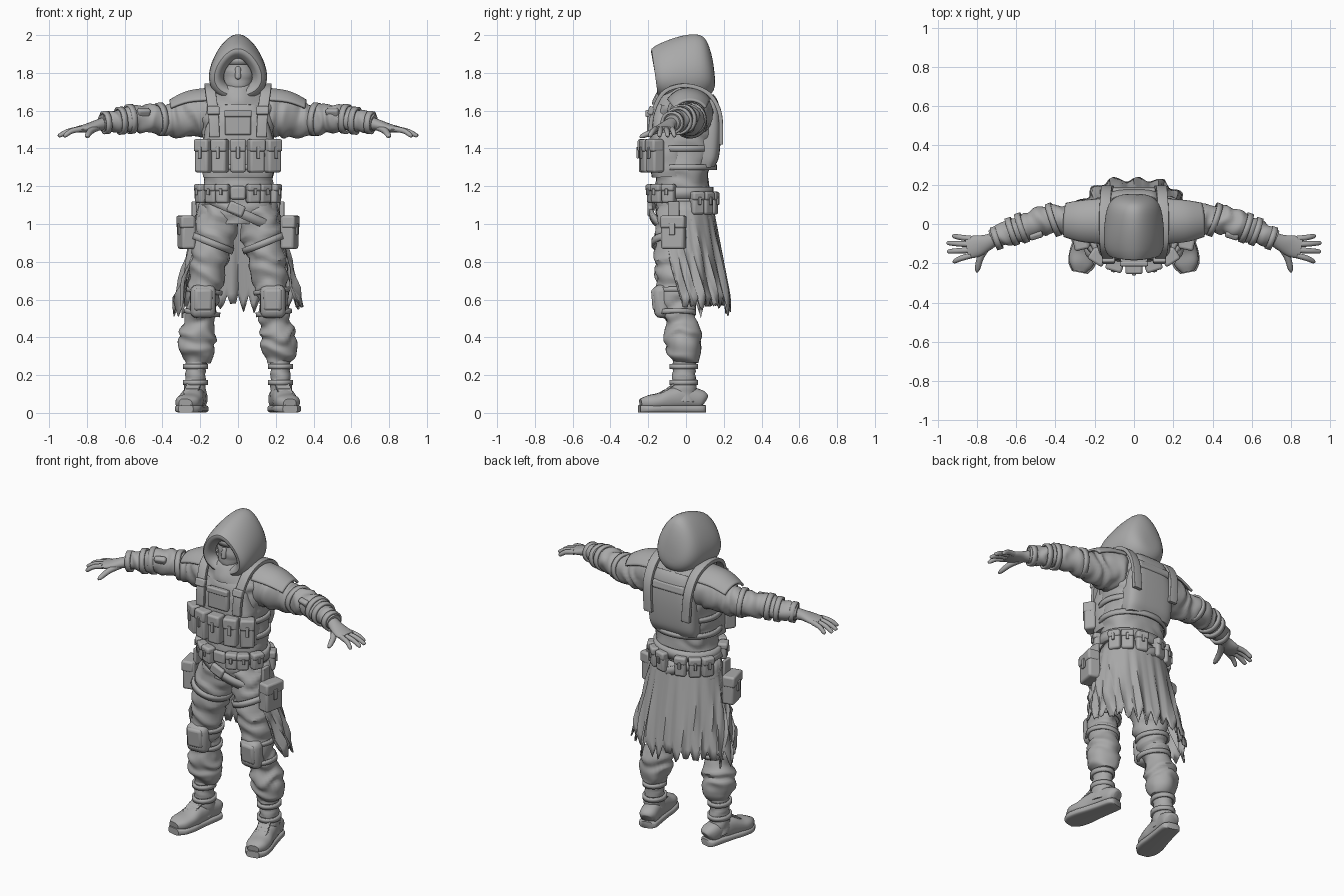
import bpy, bmesh, math, random
from mathutils import Vector, Matrix, noise

random.seed(4)
if "Cube" in bpy.data.objects:
    bpy.data.objects.remove(bpy.data.objects["Cube"], do_unlink=True)

grey = bpy.data.materials.new("cloth grey")
grey.use_nodes = True
grey.diffuse_color = (0.4, 0.4, 0.4, 1)
grey.node_tree.nodes["Principled BSDF"].inputs["Base Color"].default_value = (0.4, 0.4, 0.4, 1)


def finish(bm, name, solid=0, bevel=0, angle=50):
    bmesh.ops.recalc_face_normals(bm, faces=bm.faces)
    mesh = bpy.data.meshes.new(name)
    bm.to_mesh(mesh)
    bm.free()
    mesh.materials.append(grey)
    ob = bpy.data.objects.new(name, mesh)
    bpy.context.collection.objects.link(ob)
    if solid:
        m = ob.modifiers.new("thickness", 'SOLIDIFY')
        m.thickness, m.offset = solid, 0
    if bevel:
        m = ob.modifiers.new("soft edges", 'BEVEL')
        m.width, m.segments = bevel, 3
    bpy.ops.object.select_all(action='DESELECT')
    ob.select_set(True)
    bpy.context.view_layer.objects.active = ob
    bpy.ops.object.shade_smooth_by_angle(angle=math.radians(angle))
    return ob


def skin(bm, rings, closed=True, caps=True):
    rows = [[bm.verts.new(p) for p in r] for r in rings]
    n = len(rows[0])
    for a, b in zip(rows, rows[1:]):
        for i in range(n if closed else n - 1):
            j = (i + 1) % n
            bm.faces.new((a[i], a[j], b[j], b[i]))
    if caps:
        bm.faces.new(rows[0])
        bm.faces.new(rows[-1])


def smooth_path(pts, steps):
    """Catmull-Rom interpolation of (x, y, z, half width, half depth) rows."""
    rows = [[Vector(p[:3]), Vector((p[3], p[4], 0))] for p in pts]
    out = []
    for k in range(len(rows) - 1):
        a, b, c, d = (rows[max(0, min(len(rows) - 1, k + o))] for o in (-1, 0, 1, 2))
        for s in range(steps):
            t = s / steps
            out.append([b[i] + t / 2 * (c[i] - a[i]) + t * t / 2 * (2 * a[i] - 5 * b[i] + 4 * c[i] - d[i])
                        + t ** 3 / 2 * (3 * b[i] - a[i] - 3 * c[i] + d[i]) for i in (0, 1)])
    return out + [rows[-1]]


def tube(name, pts, ref=(0, 1, 0), sides=28, steps=6, power=1.0, folds=0, freq=70,
         arc=None, solid=0, caps=True):
    """Sweep a rounded section along a path; arc (degrees) gives an open shell."""
    path = smooth_path(pts, steps)
    rings = []
    for k, (c, r) in enumerate(path):
        t = (path[min(k + 1, len(path) - 1)][0] - path[max(k - 1, 0)][0]).normalized()
        side = t.cross(Vector(ref)).normalized()
        up = side.cross(t)
        ring = []
        for i in range(sides):
            if arc:
                a = math.radians(arc[0] + (arc[1] - arc[0]) * i / (sides - 1))
            else:
                a = math.tau * i / sides
            ca, sa = math.cos(a), math.sin(a)
            p = c + side * r.x * math.copysign(abs(ca) ** power, ca) + up * r.y * math.copysign(abs(sa) ** power, sa)
            if folds:
                along = c.z if ref[1] else c.x
                n = noise.noise(p * 9)
                p += (p - c).normalized() * folds * (math.sin(along * freq + 5 * n + 1.2 * ca) + 1.4 * n)
            ring.append(p)
        rings.append(ring)
    bm = bmesh.new()
    skin(bm, rings, not arc, caps and not arc)
    return finish(bm, name, solid)


def band(name, c, r, height, direction=(0, 0, 1), ref=(0, 1, 0), solid=0.014):
    """A belt-like ring with its axis along a direction."""
    d = Vector(direction).normalized() * height / 2
    c = Vector(c)
    return tube(name, [(*(c - d), *r), (*(c + d), *r)], ref, 40, 1, solid=solid, caps=False)


def box(name, loc, size, rot=(0, 0, 0), bevel=0.012):
    bm = bmesh.new()
    bmesh.ops.create_cube(bm, size=1)
    turn = Matrix.Rotation(rot[2], 4, 'Z') @ Matrix.Rotation(rot[1], 4, 'Y') @ Matrix.Rotation(rot[0], 4, 'X')
    bm.transform(Matrix.Translation(loc) @ turn @ Matrix.Diagonal((*size, 1)))
    return finish(bm, name, bevel=bevel)


def pouch(name, loc, size, turn=0):
    """Pouch body with a flap and a fastening tab, facing -y before turning."""
    w, d, h = size
    out = Matrix.Rotation(turn, 3, 'Z') @ Vector((0, -1, 0))
    c = Vector(loc)
    box(name, c, size, (0, 0, turn), 0.014)
    box(name + "_flap", c + out * 0.006 + Vector((0, 0, h * .32)), (w * 1.06, d, h * .38), (0, 0, turn), 0.012)
    box(name + "_tab", c + out * (d / 2 + .006) + Vector((0, 0, h * .1)), (w * .25, .012, h * .35), (0, 0, turn), 0.004)


def ribbon(name, pts, width, solid=0.016):
    """Flat strap whose width runs along x."""
    path = smooth_path([(*p, 0, 0) for p in pts], 5)
    bm = bmesh.new()
    skin(bm, [[c + Vector((o * width / 2, 0, 0)) for o in (-1, 0, 1)] for c, r in path], False, False)
    return finish(bm, name, solid, 0.003)


# Hood: arched rings from the rolled opening to the back
rings = []
for ty, tz, by, bz, w in ((-.13, 1.87, -.09, 1.72, .075), (-.175, 1.905, -.135, 1.70, .1),
                          (-.19, 1.925, -.15, 1.68, .125), (-.13, 1.955, -.13, 1.66, .147),
                          (-.05, 1.985, -.07, 1.65, .15), (.02, 2.0, .0, 1.65, .145), (.075, 2.0, .08, 1.66, .135),
                          (.105, 1.975, .12, 1.68, .115), (.13, 1.9, .145, 1.71, .085), (.142, 1.83, .15, 1.75, .035)):
    ring = []
    for i in range(40):
        a = math.tau * i / 40
        u = (1 - math.cos(a)) / 2
        ring.append((w * math.sin(a) * (1.22 - .5 * u), by + (ty - by) * u, bz + (tz - bz) * u))
    rings.append(ring)
bm = bmesh.new()
skin(bm, rings, True, False)
bm.faces.new([v for v in bm.verts][-40:])
hood = finish(bm, "hood", 0.012, angle=70)
hood.modifiers.new("smooth", 'SUBSURF').levels = 1

# Masked face and cloth at the neck
tube("face_mask", [(0, -.04, 1.66, .06, .06), (0, -.055, 1.72, .075, .075), (0, -.06, 1.8, .085, .08),
                   (0, -.05, 1.88, .075, .07), (0, -.04, 1.92, .02, .02)], folds=.003, freq=120)
band("brow_wrap", (0, -.06, 1.865), (.08, .08), .04)
box("nose_ridge", (0, -.138, 1.8), (.03, .025, .07), (-.2, 0, 0))
tube("neck_scarf", [(0, -.02, 1.62, .19, .15), (0, -.015, 1.68, .165, .135), (0, -.01, 1.73, .12, .11),
                    (0, -.01, 1.75, .08, .08)], folds=.007, freq=60)

# Jacket body, front vest and back panel
tube("jacket", [(0, -.02, 1.0, .17, .13), (0, -.02, 1.1, .19, .14), (0, -.02, 1.22, .185, .142),
                (0, -.015, 1.32, .19, .145), (0, -.005, 1.45, .19, .165), (0, .005, 1.56, .205, .165),
                (0, .005, 1.64, .2, .15), (0, .005, 1.7, .15, .115), (0, 0, 1.74, .08, .08)],
     sides=48, power=.85, folds=.005, freq=60)
tube("chest_vest", [(0, -.09, 1.25, .185, .09), (0, -.095, 1.35, .19, .095), (0, -.095, 1.47, .18, .095),
                    (0, -.09, 1.56, .15, .09), (0, -.08, 1.63, .11, .075)], power=.6, folds=.002, sides=40)
tube("back_panel", [(0, .09, 1.3, .15, .06), (0, .09, 1.36, .16, .085), (0, .095, 1.5, .155, .09),
                    (0, .09, 1.62, .13, .085), (0, .08, 1.65, .12, .07)], power=.5, sides=40)
box("back_panel_top", (0, .17, 1.6), (.22, .03, .05), (.2, 0, 0))
box("chest_pocket", (0, -.19, 1.535), (.14, .035, .13))
box("chest_pocket_flap", (0, -.203, 1.585), (.145, .025, .035), bevel=.008)
for z in (1.3, 1.4):
    band("vest_webbing", (0, -.015, z), (.2, .172), .03)
for x in (0, -.095, .095, -.18, .18):
    pouch("magazine_pouch", (x, -.215 + 1.6 * x * x, 1.36), (.082, .07, .175), x * 3.2)

# Belts and belt pouches
band("waist_belt", (0, -.02, 1.165), (.2, .155), .06, solid=.02)
band("sling_belt", (0, -.02, 1.065), (.222, .165), .05, (.45, 0, 1), solid=.018)
box("belt_buckle", (0, -.18, 1.165), (.08, .03, .07))
box("sling_buckle", (-.01, -.19, 1.08), (.09, .03, .06), (0, .4, 0))
for deg in (-65, -40, -22, 22, 40, 65, 118, 140, 163, 197, 220, 242):
    a = math.radians(deg)
    back = deg > 90
    pouch("belt_pouch", (.212 * math.sin(a), -.02 - .165 * math.cos(a), 1.11 if back else 1.16),
          (.07, .055, .12 if back else .1), a)

# Torn coat skirt, open at the front
cols, rows_n = 72, 10
ends = [.6 - (.085 * random.random() if i % 4 == 2 else .05 * (i % 2) - .03) for i in range(cols + 1)]
rings = []
for k in range(rows_n + 1):
    v = k / rows_n
    start = -48 + 44 * v
    ring = []
    for i in range(cols + 1):
        a = math.radians(start + (180 - 2 * start) * i / cols)
        swell = 1 + .055 * v * math.sin(17 * a + 1) + .03 * v * math.sin(7 * a)
        z = 1.12 + (ends[i] - .02 * abs(math.cos(a)) - 1.12) * v
        ring.append((math.cos(a) * (.2 + .125 * v) * swell, -.01 + math.sin(a) * (.145 + .095 * v) * swell, z))
    rings.append(ring)
bm = bmesh.new()
skin(bm, rings, False, False)
finish(bm, "torn_skirt", .009)

for s in (1, -1):
    side = "left_" if s > 0 else "right_"

    def m(*pts):
        return [(p[0] * s, *p[1:]) for p in pts]

    # Shoulder strap, pad and sleeve
    ribbon(side + "shoulder_strap", m((.125, -.19, 1.46), (.13, -.178, 1.58), (.145, -.125, 1.69), (.15, -.04, 1.73),
                                      (.15, .05, 1.725), (.145, .13, 1.68), (.14, .18, 1.58), (.13, .185, 1.42)), .055, .022)
    box(side + "strap_buckle", (s * .13, -.185, 1.6), (.065, .03, .045), (-.3, 0, 0), .008)
    pad = m((.16, .015, 1.575, .135, .14), (.25, .015, 1.575, .125, .125), (.34, .02, 1.56, .1, .095))
    tube(side + "shoulder_pad", pad, (0, 0, 1), 20, 5, arc=(35, 145), solid=.014)
    tube(side + "sleeve", m((.1, .02, 1.59, .1, .11), (.18, .02, 1.58, .115, .118), (.27, .022, 1.565, .095, .108),
                            (.36, .022, 1.55, .075, .086), (.46, .018, 1.558, .074, .076),
                            (.54, -.01, 1.56, .07, .07), (.64, -.045, 1.543, .06, .058),
                            (.72, -.08, 1.535, .045, .044)), (0, 0, 1), folds=.006, freq=75, steps=9)
    for x, y, z, r in ((.41, .022, 1.555, .081), (.57, -.02, 1.556, .072), (.62, -.038, 1.547, .067), (.7, -.072, 1.537, .054)):
        band(side + "arm_wrap", (s * x, y, z), (r, r), .03, (s, -.35, -.1), (0, 0, 1))
    box(side + "arm_patch", (s * .5, -.055, 1.59), (.07, .035, .045), (.5, 0, -s * .3))

    # Gloved hand
    tube(side + "palm", m((.71, -.075, 1.53, .035, .035), (.75, -.095, 1.522, .042, .028),
                          (.8, -.112, 1.508, .055, .023), (.85, -.122, 1.5, .056, .017)), (0, 0, 1), 18)
    for by, tx, ty in ((-.075, .925, -.062), (-.104, .952, -.097), (-.133, .95, -.14), (-.16, .922, -.19)):
        tube(side + "finger", m((.83, by, 1.503, .015, .016), ((.84 + tx) / 2, (by + ty) / 2, 1.492, .014, .014),
                                (tx - .008, ty, 1.469, .011, .011), (tx, ty, 1.464, .004, .004)), (0, 0, 1), 10, 4)
    tube(side + "thumb", m((.745, -.105, 1.513, .022, .02), (.78, -.165, 1.492, .018, .017),
                           (.797, -.225, 1.468, .014, .013), (.8, -.245, 1.46, .005, .005)), (0, 0, 1), 12, 4)

    # Trouser leg, knee pad and straps
    tube(side + "trouser_leg", m((.1, -.02, 1.08, .1, .13), (.125, -.035, .96, .112, .125), (.15, -.055, .82, .1, .11),
                                 (.172, -.06, .69, .09, .098), (.188, -.05, .58, .078, .088), (.2, -.025, .48, .082, .085),
                                 (.217, -.015, .38, .098, .095), (.218, -.01, .31, .085, .082), (.22, -.01, .265, .06, .06)),
         folds=.0075, freq=62, steps=9)
    box(side + "knee_pad", (s * .185, -.125, .59), (.135, .09, .175), (.08, 0, s * -.1), .035)
    box(side + "knee_plate", (s * .185, -.158, .6), (.1, .04, .12), (.08, 0, s * -.1), .018)
    for z in (.53, .645):
        band(side + "knee_strap", (s * (.19 if z < .6 else .178), -.05, z), (.089, .095), .025, (-s * .12, 0, 1))
    band(side + "thigh_strap", (s * .14, -.048, .9), (.117, .128), .035, (-s * .4, 0, 1))

    # Thigh pouch hanging from the belt
    pouch(side + "thigh_pouch", (s * .272, -.065, .955), (.125, .075, .175), s * 1.35)
    box(side + "pouch_hanger", (s * .235, -.065, 1.07), (.02, .06, .1), bevel=.005)

    # Boot
    tube(side + "boot_shaft", m((.222, -.01, .3, .055, .06), (.225, -.012, .22, .053, .06), (.228, -.012, .13, .058, .068),
                                (.23, -.015, .06, .058, .075)), folds=.003, freq=110)
    for z in (.245, .16):
        band(side + "boot_strap", (s * .225, -.012, z), (.06, .069), .026)
    toe = ((.205, .095, .06, .03, .03), (.21, .075, .07, .05, .05), (.225, 0, .08, .055, .06), (.24, -.07, .075, .06, .06),
           (.255, -.14, .06, .068, .044), (.268, -.2, .055, .063, .038), (.276, -.24, .05, .035, .025))
    tube(side + "boot_foot", m(*toe), (0, 0, 1), 24, 5, .8, folds=.002)
    tube(side + "boot_sole", m(*[(x, y * 1.03, .021, w + .005, .02) for x, y, z, w, h in toe]), (0, 0, 1), 24, 5, .5)
    for k in range(5):
        box(side + "boot_lace", (s * (.232 + k * .005), -.06 - k * .016, .155 - k * .012), (.075, .03, .012), (.6, 0, 0), .004)
